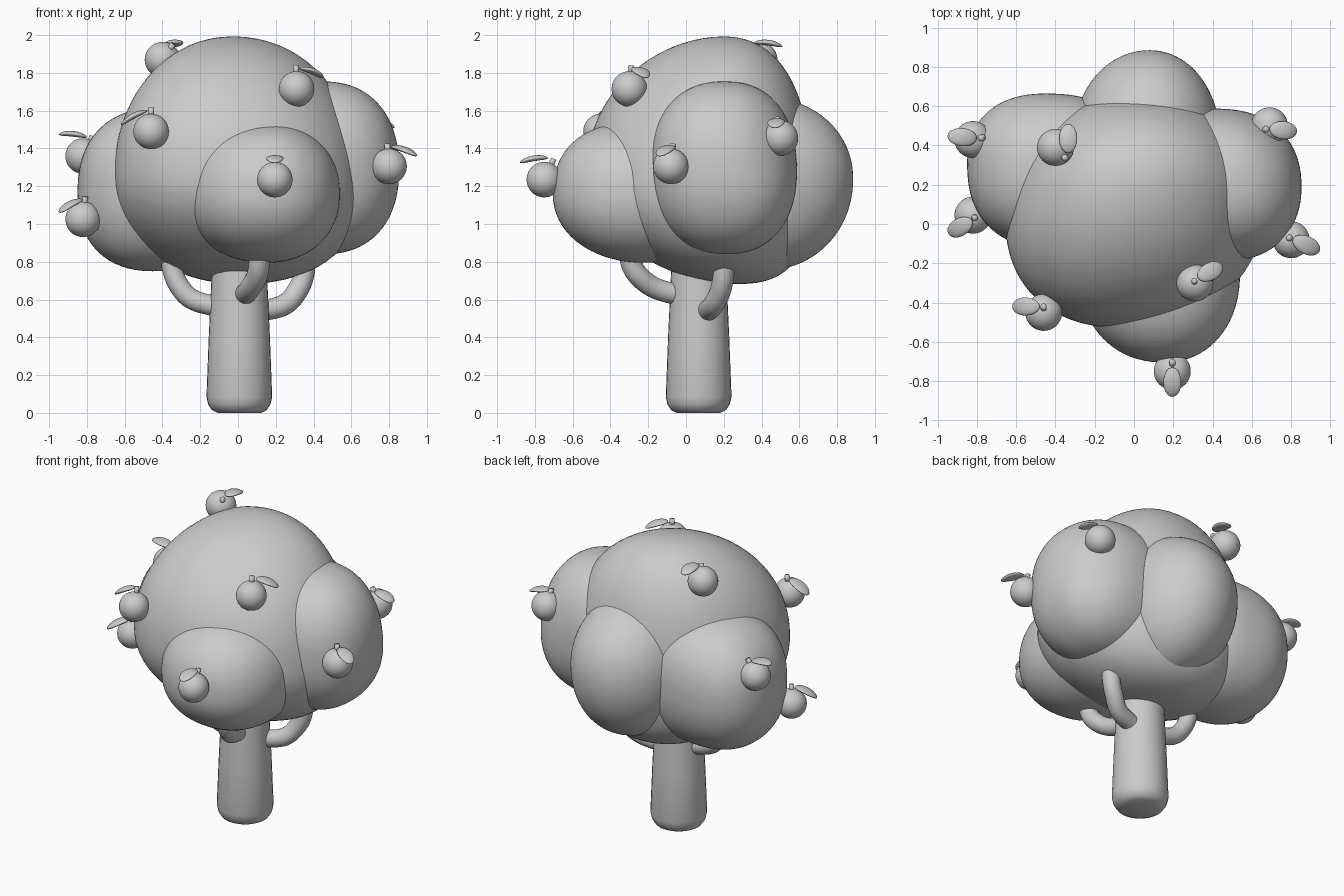
import bpy, bmesh, math
from mathutils import Vector

if "Cube" in bpy.data.objects:
    bpy.data.objects.remove(bpy.data.objects["Cube"])

grey = bpy.data.materials.new("plain grey")
grey.diffuse_color = (0.6, 0.6, 0.6, 1)
grey.use_nodes = True
grey.node_tree.nodes["Principled BSDF"].inputs["Base Color"].default_value = grey.diffuse_color


def finish(name, bm):
    bmesh.ops.recalc_face_normals(bm, faces=bm.faces)
    me = bpy.data.meshes.new(name)
    bm.to_mesh(me)
    bm.free()
    me.materials.append(grey)
    for p in me.polygons:
        p.use_smooth = True
    ob = bpy.data.objects.new(name, me)
    bpy.context.collection.objects.link(ob)
    return ob


def blob(name, centre, low, high, power=2.0, lean=(0, 0), bulges=(), detail=5):
    """Rounded lump filling the box low..high, widest at centre; lean shifts the
    bottom and top in y, bulges are (direction, amount) swellings or dents."""
    bm = bmesh.new()
    bmesh.ops.create_icosphere(bm, subdivisions=detail, radius=1)
    for v in bm.verts:
        n = v.co.normalized()
        d = n / sum(abs(c) ** power for c in n) ** (1 / power)
        for way, amount in bulges:
            d *= 1 + amount * max(0, n.dot(Vector(way).normalized())) ** 5
        v.co = [centre[i] + d[i] * (high[i] - centre[i] if d[i] > 0 else centre[i] - low[i])
                for i in range(3)]
        v.co.y += lean[1] * n.z ** 2 if n.z > 0 else lean[0] * n.z ** 2
    return finish(name, bm)


def tube(name, points, radius, sides=20, steps=8):
    """Round tube swept along a smooth curve through the points."""
    pts = [Vector(p) for p in points]
    pts = [2 * pts[0] - pts[1]] + pts + [2 * pts[-1] - pts[-2]]
    path = []
    for i in range(1, len(pts) - 2):
        a, b, c, d = pts[i - 1:i + 3]
        for k in range(steps):
            t = k / steps
            path.append(0.5 * (2 * b + (c - a) * t + (2 * a - 5 * b + 4 * c - d) * t * t
                               + (3 * b - a - 3 * c + d) * t ** 3))
    path.append(pts[-2])
    bm = bmesh.new()
    rings = []
    side = (path[1] - path[0]).orthogonal().normalized()
    for i, p in enumerate(path):
        tan = (path[min(i + 1, len(path) - 1)] - path[max(i - 1, 0)]).normalized()
        side = (side - tan * side.dot(tan)).normalized()
        up = tan.cross(side)
        rings.append([bm.verts.new(p + radius * (side * math.cos(a) + up * math.sin(a)))
                      for a in (math.tau * j / sides for j in range(sides))])
    for r, s in zip(rings, rings[1:]):
        for j in range(sides):
            bm.faces.new((r[j], r[(j + 1) % sides], s[(j + 1) % sides], s[j]))
    bm.faces.new(rings[0])
    bm.faces.new(rings[-1])
    return finish(name, bm)


def leaf(name, a, b):
    """Thin arched leaf from a to b."""
    a, b = Vector(a), Vector(b)
    along = b - a
    across = along.cross(Vector((0, 0, 1))).normalized()
    up = across.cross(along).normalized()
    bm = bmesh.new()
    bmesh.ops.create_uvsphere(bm, u_segments=20, v_segments=12, radius=1)
    for v in bm.verts:
        x, y, z = v.co
        v.co = (a + b) / 2 + along * x / 2 + across * y * 0.046 \
            + up * (z * 0.015 + 0.010 * (1 - x * x))
    return finish(name, bm)


# trunk: lathed profile with a rounded foot
profile = [(0.115, 0.0), (0.145, 0.015), (0.165, 0.045), (0.174, 0.085),
           (0.162, 0.4), (0.145, 0.77), (0.135, 1.0)]
bm = bmesh.new()
sides = 32
rings = [[bm.verts.new((0.007 + r * math.cos(math.tau * j / sides),
                        0.067 + r * math.sin(math.tau * j / sides), z))
          for j in range(sides)] for r, z in profile]
for r, s in zip(rings, rings[1:]):
    for j in range(sides):
        bm.faces.new((r[j], r[(j + 1) % sides], s[(j + 1) % sides], s[j]))
bm.faces.new(rings[0])
bm.faces.new(rings[-1])
finish("trunk", bm)

# branches
tube("left_branch", [(-0.36, 0.10, 0.90), (-0.35, 0.10, 0.77), (-0.31, 0.09, 0.67),
                     (-0.23, 0.08, 0.595), (-0.05, 0.07, 0.55)], 0.054)
tube("right_branch", [(0.36, 0.21, 0.90), (0.35, 0.20, 0.74), (0.31, 0.18, 0.64),
                      (0.23, 0.14, 0.565), (0.05, 0.10, 0.53)], 0.056)
tube("front_branch", [(0.13, -0.31, 0.95), (0.115, -0.295, 0.81), (0.10, -0.25, 0.725),
                      (0.06, -0.15, 0.655), (0.02, 0.03, 0.61)], 0.056)

# foliage
blob("main_foliage", (0, 0.1, 1.25), (-0.65, -0.52, 0.685), (0.64, 0.66, 2.0), 2.13, (0.19, 0.08),
     [((-0.7, -0.7, 0.15), 0.07), ((0.5, -0.45, 0.75), -0.05), ((-0.75, 0.55, 0.3), -0.05),
      ((0.8, -0.2, -0.55), 0.07)])
blob("left_foliage", (-0.40, 0.27, 1.2), (-0.84, -0.13, 0.755), (0, 0.66, 1.62), 2.3, (0, 0),
     [((-0.7, 0.7, 0), 0.05), ((-0.7, 0, -0.7), 0.05)])
blob("right_foliage", (0.45, 0.21, 1.3), (0.05, -0.19, 0.84), (0.855, 0.59, 1.755), 2.3, (0, 0),
     [((0.6, 0.65, 0.4), -0.07)])
blob("front_foliage", (0.15, -0.25, 1.16), (-0.28, -0.705, 0.795), (0.54, 0.2, 1.535), 2.15,
     (0.03, -0.04))
blob("back_foliage", (0.08, 0.42, 1.24), (-0.31, 0.05, 0.755), (0.44, 0.885, 1.67), 2.05)

# fruits: centre, stem tip, leaf start, leaf end
fruits = [
    ((0.195, -0.75, 1.235), (0.195, -0.70, 1.345), (0.195, -0.73, 1.35), (0.195, -0.88, 1.325)),
    ((-0.46, -0.45, 1.49), (-0.46, -0.42, 1.615), (-0.48, -0.42, 1.60), (-0.62, -0.42, 1.525)),
    ((0.31, -0.30, 1.715), (0.307, -0.29, 1.84), (0.325, -0.275, 1.825), (0.45, -0.21, 1.775)),
    ((0.80, -0.08, 1.305), (0.79, -0.07, 1.425), (0.81, -0.075, 1.41), (0.945, -0.14, 1.36)),
    ((0.69, 0.50, 1.455), (0.67, 0.48, 1.565), (0.69, 0.485, 1.55), (0.83, 0.47, 1.51)),
    ((-0.40, 0.39, 1.87), (-0.345, 0.33, 1.95), (-0.335, 0.36, 1.96), (-0.335, 0.51, 1.94)),
    ((-0.82, 0.045, 1.025), (-0.81, 0.03, 1.145), (-0.825, 0.02, 1.13), (-0.945, -0.05, 1.06)),
    ((-0.82, 0.43, 1.36), (-0.77, 0.44, 1.465), (-0.80, 0.435, 1.46), (-0.95, 0.45, 1.475)),
]
for i, (c, tip, a, b) in enumerate(fruits, 1):
    blob(f"fruit_{i}", c, [v - 0.094 for v in c], [v + 0.094 for v in c], detail=4)
    base = Vector(c) + (Vector(tip) - Vector(c)) * 0.6
    tube(f"fruit_stem_{i}", [base, tip], 0.016, 12, 2)
    leaf(f"fruit_leaf_{i}", a, b)
